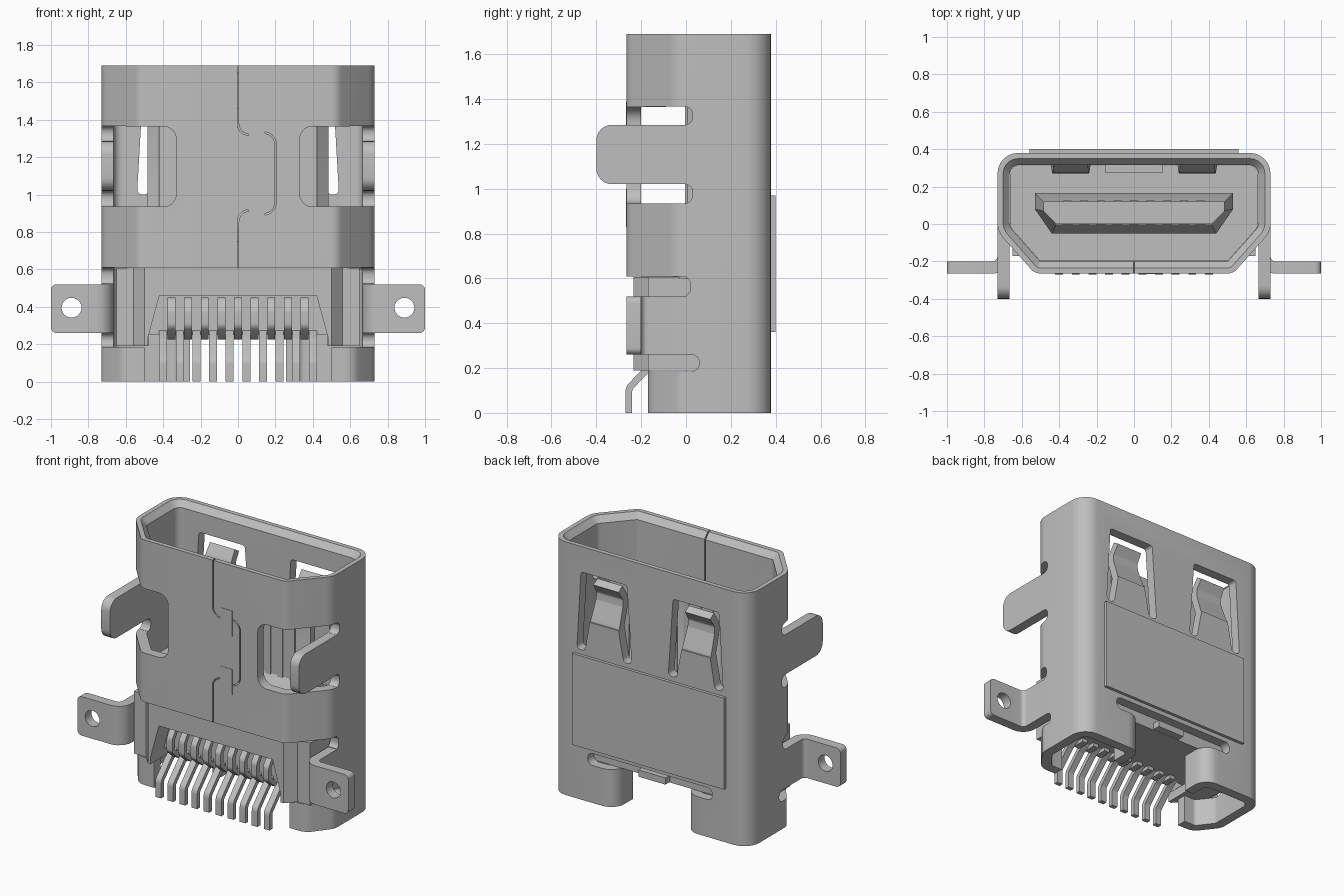
import bpy, bmesh, math
from mathutils import Vector

if "Cube" in bpy.data.objects:
    bpy.data.objects.remove(bpy.data.objects["Cube"])

METAL = bpy.data.materials.new("plain_grey")
METAL.use_nodes = True
GREY = (0.52, 0.52, 0.52, 1)
METAL.diffuse_color = GREY
METAL.node_tree.nodes["Principled BSDF"].inputs["Base Color"].default_value = GREY
scene = bpy.context.scene


# ---------- 2D outline helpers ----------
def rounded(pts, radii, closed=True, steps=6):
    """Replace corners of a polyline with arcs."""
    P = [Vector(p) for p in pts]
    n, out = len(P), []
    if not isinstance(radii, (list, tuple)):
        radii = [radii] * n
    for i, p in enumerate(P):
        if radii[i] == 0 or (not closed and i in (0, n - 1)):
            out.append(p)
            continue
        a, b = P[i - 1] - p, P[(i + 1) % n] - p
        half = a.angle(b) / 2
        r = min(radii[i], 0.48 * min(a.length, b.length) * math.tan(half))
        a.normalize()
        b.normalize()
        c = p + (a + b).normalized() * r / math.sin(half)
        t = r / math.tan(half)
        s, e = (p + a * t - c).normalized(), (p + b * t - c).normalized()
        out += [c + s.slerp(e, k / steps) * r for k in range(steps + 1)]
    return out


def offset(pts, d, closed=True):
    """Shift a polyline to its left by d."""
    n, out = len(pts), []
    for i, p in enumerate(pts):
        segs = []
        if closed or i > 0:
            segs.append(p - pts[i - 1])
        if closed or i < n - 1:
            segs.append(pts[(i + 1) % n] - p)
        N = [Vector((-s.y, s.x)).normalized() for s in segs]
        m = N[0] + N[-1]
        out.append(p + m * d / (1 + N[0].dot(N[-1])))
    return out


def ribbon(path, r, t):
    """Closed section of a bent sheet of thickness t."""
    c = rounded(path, r, closed=False)
    return offset(c, t / 2, False) + offset(c, -t / 2, False)[::-1]


def rect(u0, v0, u1, v1):
    return [(u0, v0), (u1, v0), (u1, v1), (u0, v1)]


# ---------- object helpers ----------
def place(u, v, w, axis):
    return {"z": (u, v, w), "y": (u, w, v), "x": (w, u, v)}[axis]


def loft(name, rings, mirror=False, cyclic=False):
    """Skin a list of equal 3D rings; cap the ends unless cyclic."""
    bm = bmesh.new()
    L = [[bm.verts.new(p) for p in ring] for ring in rings]
    n = len(L[0])
    pairs = list(zip(L, L[1:])) + ([(L[-1], L[0])] if cyclic else [])
    for A, B in pairs:
        for i in range(n):
            j = (i + 1) % n
            bm.faces.new((A[i], A[j], B[j], B[i]))
    if not cyclic:
        bm.faces.new(L[0])
        bm.faces.new(L[-1])
    bmesh.ops.recalc_face_normals(bm, faces=bm.faces)
    me = bpy.data.meshes.new(name)
    bm.to_mesh(me)
    bm.free()
    me.materials.append(METAL)
    ob = bpy.data.objects.new(name, me)
    scene.collection.objects.link(ob)
    if mirror:
        ob.modifiers.new("Mirror", "MIRROR").use_mirror_merge = False
    return ob


def prism(name, poly, axis, a, b, mirror=False):
    return loft(name, [[place(p[0], p[1], w, axis) for p in poly] for w in (a, b)], mirror)


def carve(ob, cutters):
    for c in cutters:
        c.hide_render = True
        m = ob.modifiers.new("Cut", "BOOLEAN")
        m.object, m.solver = c, "EXACT"
    bpy.context.view_layer.update()
    ev = ob.evaluated_get(bpy.context.evaluated_depsgraph_get())
    me = bpy.data.meshes.new_from_object(ev)
    ob.modifiers.clear()
    ob.data = me
    for c in cutters:
        bpy.data.objects.remove(c)


# ---------- metal shell ----------
T, TOP = 0.065, 1.69
half = [(0.53, -0.265), (0.73, -0.04), (0.73, 0.38)]
outline = rounded(half + [(-x, y) for x, y in half[::-1]], [0.07, 0.12, 0.11, 0.11, 0.12, 0.07])


def ring(d, z):
    return [(p.x, p.y, z) for p in offset(outline, d)]


shell = loft("shell", [ring(0, 0), ring(0, TOP), ring(0.03, TOP), ring(T, TOP - 0.04), ring(T, 0)], cyclic=True)
cuts = [prism("cut", rounded(rect(0.33, 0.935, 0.9, 1.365), [0.07, 0, 0, 0.07]), "y", -0.5, 0.0, True),
        prism("cut", rect(-0.9, -0.1, 0.9, 0.608), "y", -0.5, 0.001),
        prism("cut", rect(-0.36, -0.1, 0.36, 0.29), "y", 0.2, 0.5),
        prism("cut", rounded(rect(-0.46, 0.25, 0.46, 0.33), 0.038), "y", 0.2, 0.5)]
# side slots: z range and depth
for z0, z1, y1 in [(0.935, 1.02, 0.03), (1.285, 1.366, 0.03), (0.52, 0.609, 0.02), (0.185, 0.26, 0.06)]:
    cuts.append(prism("cut", rounded(rect(-0.5, z0, y1, z1), [0, 0.036, 0.036, 0]), "x", 0.6, 0.9, True))
# windows around the rear springs
window = [(0.135, 1.0), (0.195, 1.0), (0.232, 1.2), (0.445, 1.2), (0.48, 1.0), (0.54, 1.0), (0.51, 1.52), (0.17, 1.52)]
cuts.append(prism("cut", rounded(window, [0.028, 0.028, 0, 0, 0.028, 0.028, 0.02, 0.02]), "y", 0.2, 0.5, True))
# dovetail seam in the front
seam = [(0, 1.75), (0, 1.31), (0.2, 1.34), (0.2, 0.87), (0, 0.94), (0, 0.55)]
cuts.append(prism("cut", ribbon(seam, 0.06, 0.008), "y", -0.4, -0.12))
carve(shell, cuts)

for i, z in enumerate((1.22, 0.83)):
    prism(f"seam_mark_{i + 1}", rect(0.055, z, 0.145, z + 0.17), "y", -0.268, -0.262)

# ---------- bent sheet parts belonging to the shell ----------
side = 0.73 - T / 2
prism("side_clips", rounded(rect(-0.4, 1.02, 0.03, 1.285), [0.07, 0, 0, 0.07]), "x", 0.665, 0.73, True)
prism("mount_bends", ribbon([(side, 0.02), (side, -0.2325), (0.82, -0.2325)], 0.075, T), "z", 0.26, 0.52, True)
ears = prism("mount_ears", rounded(rect(0.82, 0.26, 1.0, 0.52), [0, 0.03, 0.03, 0]), "y", -0.265, -0.2, True)
hole = [(0.89 + 0.053 * math.cos(k * math.pi / 16), 0.395 + 0.053 * math.sin(k * math.pi / 16)) for k in range(32)]
carve(ears, [prism("cut", hole, "y", -0.4, -0.1, True)])
prism("leg_fronts", ribbon([(side, 0.03), (side, -0.01), (0.6, -0.137), (0.5, -0.137)], 0.06, T), "z", 0, 0.185, True)
prism("leg_curls", ribbon([(0.29, 0.19), (0.29, 0.3475), (0.42, 0.3475)], 0.09, T), "z", 0, 0.25, True)
prism("back_plate", rect(-0.56, 0.36, 0.56, 0.97), "y", 0.375, 0.4)
spring = ribbon([(0.3475, 1.17), (0.3475, 1.2), (0.3, 1.33), (0.295, 1.39), (0.34, 1.46)], 0.05, 0.05)
springs = prism("springs", spring, "x", 0.232, 0.445, True)
for v in springs.data.vertices:
    v.co.x = 0.338 + (v.co.x - 0.338) * (1 - 0.5 * (v.co.z - 1.2))

# ---------- insulating body ----------
low = [(0.5, -0.235), (0.56, -0.17), (0.65, -0.17), (0.65, 0.31)]
body = prism("insulator", low + [(-x, y) for x, y in low[::-1]], "z", 0.19, 0.606)
notch = [(-0.48, 0), (0.48, 0), (0.48, 0.24), (0.42, 0.46), (-0.42, 0.46), (-0.48, 0.24)]
carve(body, [prism("cut", notch, "y", -0.5, -0.1),
             prism("cut", rect(-0.479, 0, 0.479, 0.25), "y", -0.6, 0.6)])
loft("insulator_floor", [ring(T + 0.001, 0.6), ring(T + 0.001, 0.75)])
prism("rear_latch", rect(-0.155, 0.275, 0.155, 0.316), "z", 0.7, 0.95)
prism("latch_bump", rect(-0.1, 0.3, 0.1, 0.36), "z", 0.255, 0.3)

# tongue with flared root
wide = [(0.44, -0.05), (0.53, 0.08), (0.53, 0.165)]
slim = [(0.415, 0.0), (0.485, 0.07), (0.485, 0.12)]


def full(h, z):
    return [(x, y, z) for x, y in h] + [(-x, y, z) for x, y in h[::-1]]


loft("tongue", [full(wide, 0.7), full(wide, 0.82), full(slim, 0.9), full(slim, 1.46)])

# ---------- contacts ----------
PITCH, W = 0.089, 0.021
long_pin = ribbon([(0.05, 0.27), (-0.08, 0.27), (-0.15, 0.22), (-0.255, 0.11), (-0.255, 0)], 0.04, 0.03)
short_pin = ribbon([(-0.05, 0.435), (-0.16, 0.435), (-0.2, 0.38), (-0.2, 0.3), (-0.13, 0.24), (-0.05, 0.24)], 0.03, 0.03)
for i in range(10):
    x = (i - 4.5) * PITCH
    prism(f"long_pin_{i + 1}", long_pin, "x", x - W, x + W)
    prism(f"front_contact_{i + 1}", rect(x - W, -0.005, x + W, 0.01), "z", 0.85, 1.4)
    if i < 9:
        x += PITCH / 2
        prism(f"short_pin_{i + 1}", short_pin, "x", x - W, x + W)
        prism(f"rear_contact_{i + 1}", rect(x - W, 0.11, x + W, 0.125), "z", 0.85, 1.4)

# ---------- shading ----------
bpy.ops.object.select_all(action="DESELECT")
for ob in scene.objects:
    if ob.type == "MESH":
        ob.select_set(True)
        bpy.context.view_layer.objects.active = ob
bpy.ops.object.shade_smooth_by_angle(angle=math.radians(30))
